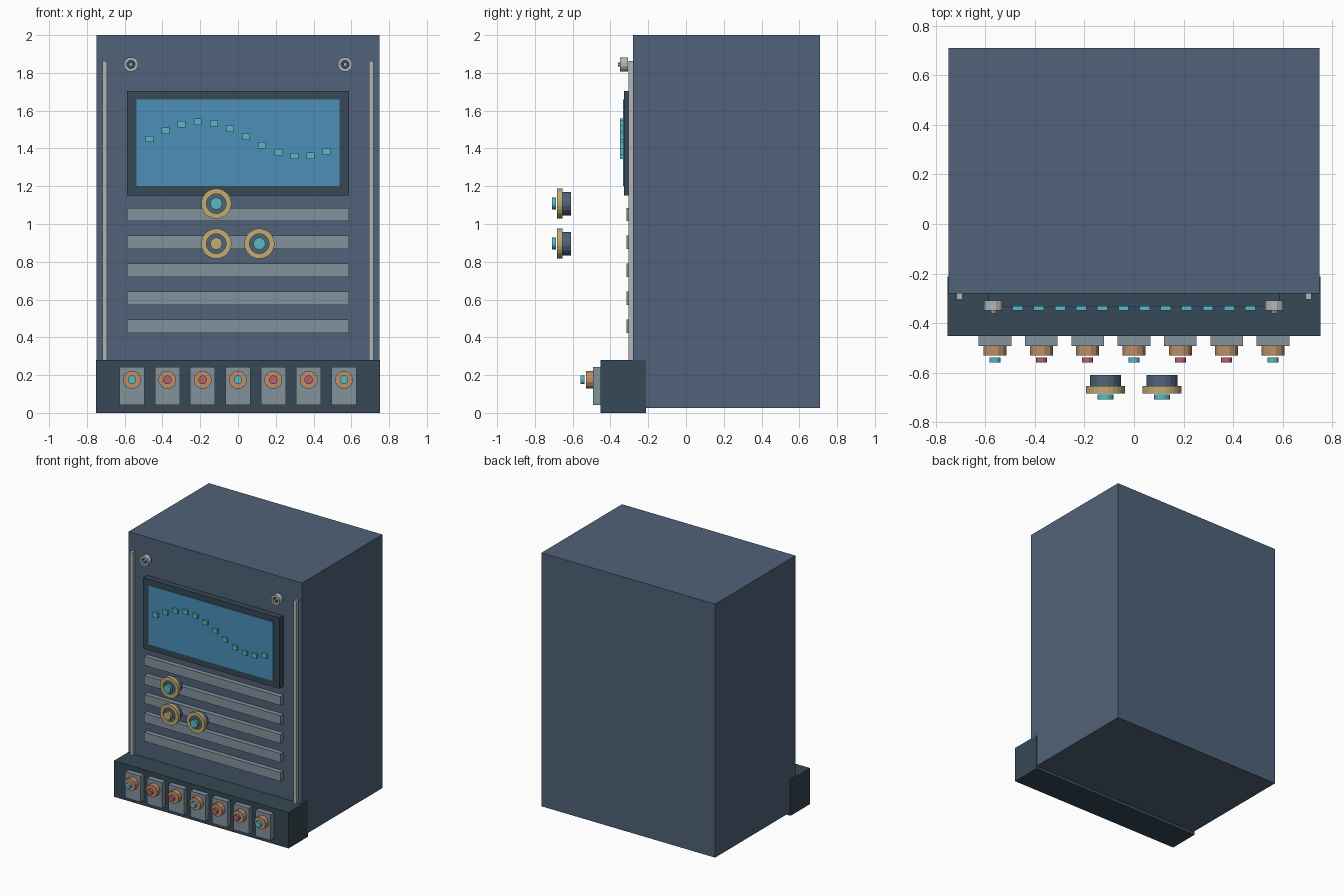
import bpy
import math

cube = bpy.data.objects.get("Cube")
if cube:
    bpy.data.objects.remove(cube, do_unlink=True)


def material(name, rgb):
    """Flat material from 0-255 display values, stored as linear."""
    def linear(c):
        c /= 255
        return c / 12.92 if c < 0.04045 else ((c + 0.055) / 1.055) ** 2.4
    colour = [linear(c) for c in rgb] + [1]
    mat = bpy.data.materials.new(name)
    mat.use_nodes = True
    mat.diffuse_color = colour
    mat.node_tree.nodes["Principled BSDF"].inputs["Base Color"].default_value = colour
    return mat


slate = material("slate_blue", (80, 98, 120))
charcoal = material("dark_charcoal", (54, 72, 85))
glass = material("screen_blue", (76, 144, 186))
cyan = material("cyan", (86, 186, 194))
grey = material("mid_grey", (130, 146, 156))
silver = material("light_silver", (178, 182, 186))
gold = material("gold", (194, 172, 114))
copper = material("copper", (190, 143, 104))
red = material("rose_red", (184, 96, 114))


def mesh_object(name, verts, faces, mat):
    mesh = bpy.data.meshes.new(name)
    mesh.from_pydata(verts, [], faces)
    mesh.materials.append(mat)
    obj = bpy.data.objects.new(name, mesh)
    bpy.context.collection.objects.link(obj)
    return obj


def box(name, x, y, z, mat):
    """Box from (low, high) pairs on each axis."""
    verts = [(a, b, c) for a in x for b in y for c in z]
    faces = [(0, 1, 3, 2), (4, 6, 7, 5), (0, 4, 5, 1),
             (2, 3, 7, 6), (0, 2, 6, 4), (1, 5, 7, 3)]
    return mesh_object(name, verts, faces, mat)


def lathe(name, x, z, profile, mat, sides, closed=False):
    """Spin (radius, y) points, listed back to front, about a y-parallel axis."""
    verts, faces = [], []
    for r, y in profile:
        for i in range(sides):
            a = math.tau * (i + 0.5) / sides
            verts.append((x + r * math.cos(a), y, z + r * math.sin(a)))
    count = len(profile)
    for k in range(count if closed else count - 1):
        n = (k + 1) % count
        for i in range(sides):
            j = (i + 1) % sides
            faces.append((k * sides + i, k * sides + j, n * sides + j, n * sides + i))
    if not closed:
        faces.append(tuple(reversed(range(sides))))
        faces.append(tuple(range((count - 1) * sides, count * sides)))
    return mesh_object(name, verts, faces, mat)


def disc(name, x, z, r, back, front, mat, sides=16):
    return lathe(name, x, z, [(r, back), (r, front)], mat, sides)


def ring(name, x, z, outer, inner, back, front, mat, sides=24):
    section = [(outer, back), (outer, front), (inner, front), (inner, back)]
    return lathe(name, x, z, section, mat, sides, closed=True)


# Cabinet and front tray
box("cabinet_body", (-0.748, 0.748), (-0.28, 0.71), (0.025, 2.0), slate)
box("control_tray", (-0.753, 0.753), (-0.453, -0.212), (0, 0.28), charcoal)

# Display with a dotted wave
box("screen_frame", (-0.587, 0.587), (-0.329, -0.27), (1.152, 1.704), charcoal)
box("screen_glass", (-0.537, 0.537), (-0.334, -0.32), (1.20, 1.66), glass)
for i in range(12):
    x = -0.469 + i * 0.0853
    z = 1.45 + 0.092 * math.sin(i * 0.5)
    box(f"wave_dot_{i + 1}", (x - 0.021, x + 0.021), (-0.35, -0.332),
        (z - 0.017, z + 0.017), cyan)

# Vent slats
for i in range(5):
    z = 1.051 - i * 0.148
    box(f"vent_slat_{i + 1}", (-0.587, 0.587), (-0.316, -0.27),
        (z - 0.035, z + 0.035), grey)

# Side rails and upper bolts
for side, s in (("left", 1), ("right", -1)):
    box(f"{side}_rail", (s * 0.705 - 0.0125, s * 0.705 + 0.0125), (-0.305, -0.27),
        (0.27, 1.862), silver)
    x, z = s * 0.567, 1.845
    ring(f"{side}_bolt_collar", x, z, 0.039, 0.022, -0.35, -0.308, silver, 12)
    disc(f"{side}_bolt_recess", x, z, 0.022, -0.31, -0.335, charcoal, 12)
    disc(f"{side}_bolt_pin", x, z, 0.011, -0.33, -0.361, silver, 6)

# Dials standing out in front of the cabinet
for i, (x, z, cap) in enumerate([(-0.115, 1.108, cyan), (-0.115, 0.896, gold),
                                 (0.113, 0.896, cyan)], 1):
    disc(f"dial_{i}_body", x, z, 0.063, -0.61, -0.675, slate)
    ring(f"dial_{i}_rim", x, z, 0.08, 0.052, -0.654, -0.684, gold)
    disc(f"dial_{i}_cap", x, z, 0.032, -0.688, -0.709, cap)

# Row of push buttons on the tray
for i in range(7):
    x, z = (i - 3) * 0.187, 0.175
    box(f"button_plate_{i + 1}", (x - 0.066, x + 0.066), (-0.493, -0.44),
        (0.042, 0.244), grey)
    disc(f"button_collar_{i + 1}", x, z, 0.048, -0.49, -0.53, copper, 12)
    disc(f"button_cap_{i + 1}", x, z, 0.023, -0.538, -0.559,
         cyan if i % 3 == 0 else red, 12)
